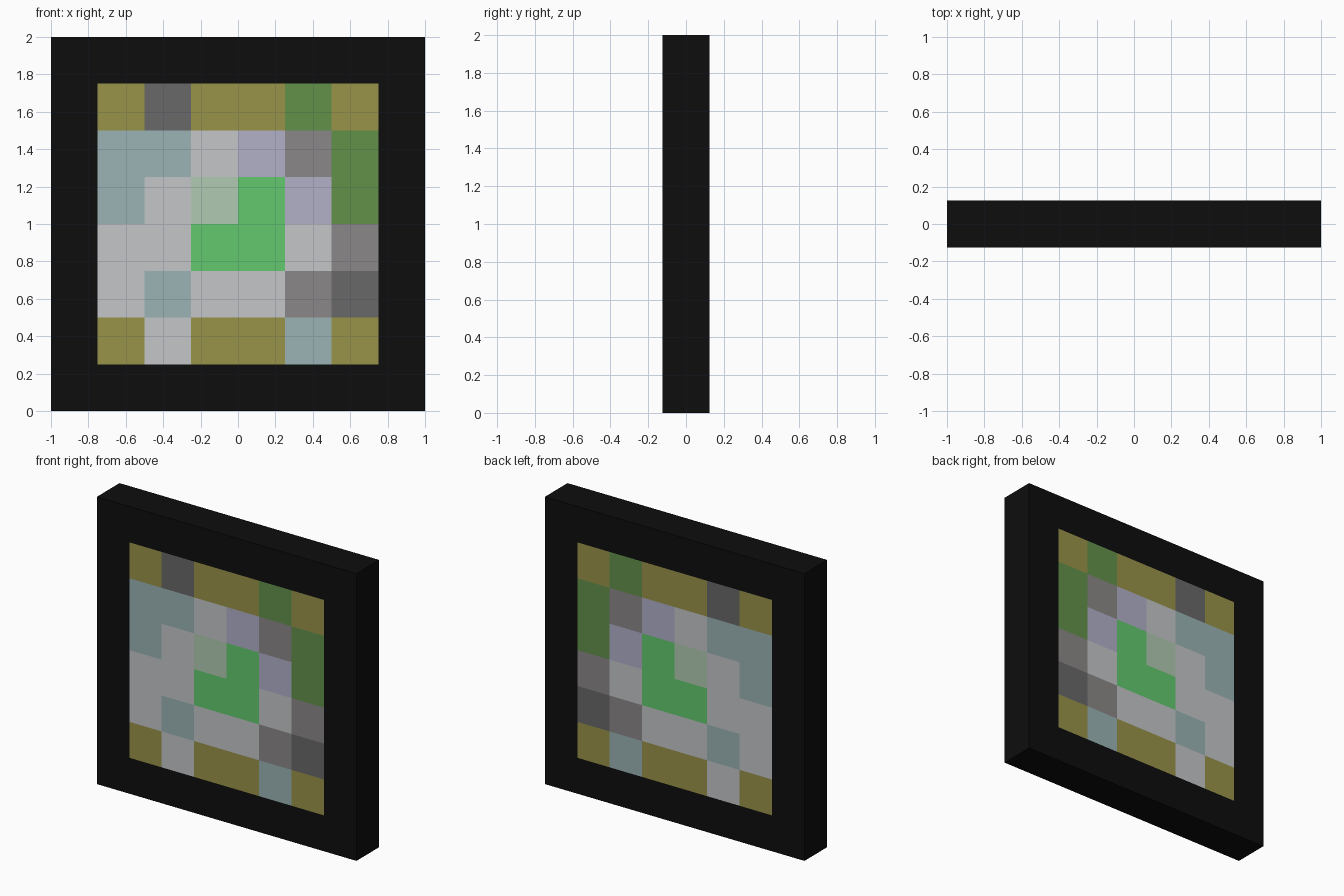
import bpy, bmesh
from mathutils import Matrix

if "Cube" in bpy.data.objects:
    bpy.data.objects.remove(bpy.data.objects["Cube"])

CELL = 0.25
HALF_DEPTH = 0.125

# Colours: map letter -> (name, sRGB hex)
COLOURS = {
    "K": ("black", "0d0d0d"),
    "O": ("olive", "99934a"),
    "D": ("dark grey", "686868"),
    "G": ("leaf green", "629149"),
    "T": ("pale teal", "9bb3b5"),
    "L": ("light grey", "c3c6c9"),
    "V": ("lavender", "b2b1c9"),
    "M": ("mid grey", "8b8788"),
    "P": ("pale green", "b0cab2"),
    "B": ("bright green", "63c96e"),
}

# Picture squares seen from the front, top row first
PICTURE = [
    "ODOOGO",
    "TTLVMG",
    "TLPBVG",
    "LLBBLM",
    "LTLLMD",
    "OLOOTO",
]


def linear(hex_code):
    out = []
    for i in (0, 2, 4):
        c = int(hex_code[i:i + 2], 16) / 255
        out.append(c / 12.92 if c <= 0.04045 else ((c + 0.055) / 1.055) ** 2.4)
    return (*out, 1.0)


# Slab: 8 x 8 grid stood upright, extruded to its depth
bm = bmesh.new()
bmesh.ops.create_grid(bm, x_segments=8, y_segments=8, size=1.0)
geom = bmesh.ops.extrude_face_region(bm, geom=bm.faces[:], use_keep_orig=True)["geom"]
top = [v for v in geom if isinstance(v, bmesh.types.BMVert)]
bmesh.ops.translate(bm, verts=top, vec=(0, 0, 2 * HALF_DEPTH))
bmesh.ops.translate(bm, verts=bm.verts[:], vec=(0, 0, -HALF_DEPTH))
bmesh.ops.transform(bm, verts=bm.verts[:],
                    matrix=Matrix.Translation((0, 0, 1)) @ Matrix.Rotation(1.5707963268, 4, "X"))
bmesh.ops.recalc_face_normals(bm, faces=bm.faces[:])

# Border and sides are black; inner squares follow the picture on front and back
letters = list(COLOURS)
for f in bm.faces:
    c = f.calc_center_median()
    col = int((c.x + 0.75) // CELL)
    row = int((1.75 - c.z) // CELL)
    if abs(f.normal.y) > 0.5 and 0 <= col < 6 and 0 <= row < 6:
        f.material_index = letters.index(PICTURE[row][col])

mesh = bpy.data.meshes.new("framed_tile_panel")
bm.to_mesh(mesh)
bm.free()
for name, code in COLOURS.values():
    mat = bpy.data.materials.new(name)
    mat.diffuse_color = linear(code)
    mat.use_nodes = True
    mat.node_tree.nodes["Principled BSDF"].inputs["Base Color"].default_value = mat.diffuse_color
    mesh.materials.append(mat)
panel = bpy.data.objects.new("framed_tile_panel", mesh)
bpy.context.collection.objects.link(panel)
